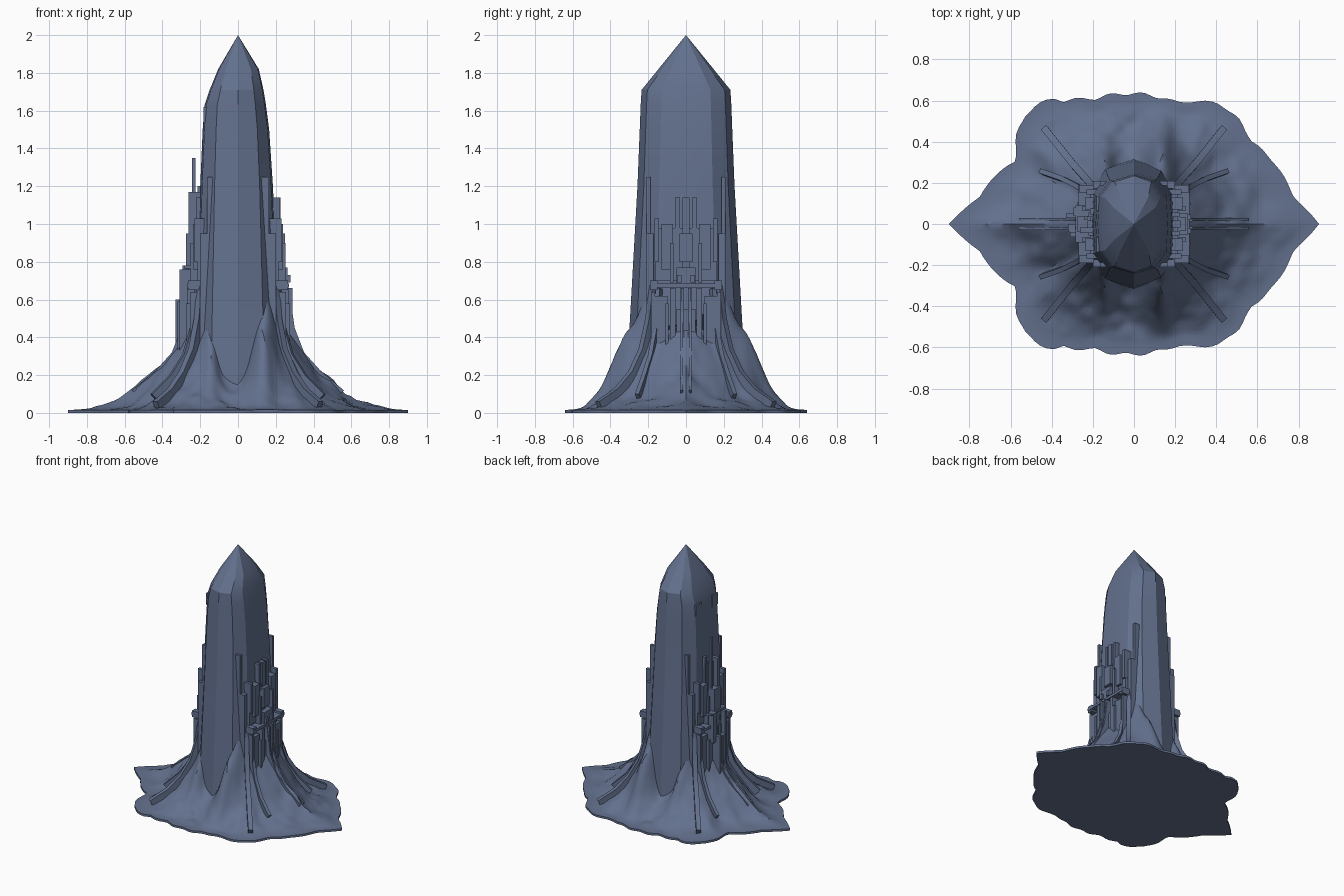
import bpy, bmesh, math
from mathutils import Vector, noise

cube = bpy.data.objects.get("Cube")
if cube:
    bpy.data.objects.remove(cube, do_unlink=True)

# One slate colour for everything
slate = bpy.data.materials.new("slate_blue")
slate.use_nodes = True
colour = (0.125, 0.165, 0.27, 1)
slate.diffuse_color = colour
shader = next(n for n in slate.node_tree.nodes if n.type == 'BSDF_PRINCIPLED')
shader.inputs["Base Color"].default_value = colour


def finish(bm, name, smooth_angle=None):
    bmesh.ops.recalc_face_normals(bm, faces=bm.faces)
    mesh = bpy.data.meshes.new(name)
    bm.to_mesh(mesh)
    bm.free()
    mesh.materials.append(slate)
    obj = bpy.data.objects.new(name, mesh)
    bpy.context.scene.collection.objects.link(obj)
    if smooth_angle:
        bpy.ops.object.select_all(action='DESELECT')
        obj.select_set(True)
        bpy.context.view_layer.objects.active = obj
        bpy.ops.object.shade_smooth_by_angle(angle=math.radians(smooth_angle))
    return obj


def bridge(bm, a, b):
    n = len(a)
    for i in range(n):
        j = (i + 1) % n
        bm.faces.new((a[i], a[j], b[j], b[i]))


# Faceted tower: one quarter profile mirrored, lofted through the sections
quarter = [(1, 0), (0.95, 0.55), (0.62, 0.87)]
ring = quarter + [(0, 1)] + [(-x, y) for x, y in quarter[::-1]]
ring += [(x, -y) for x, y in ring[-2:0:-1]]
sections = [  # height, reach to -x, reach to +x, reach in y
    (0, .24, .24, .32), (.35, .225, .22, .305), (1.2, .2, .185, .257),
    (1.5, .187, .165, .245), (1.63, .177, .148, .24),
    (1.71, .15, .135, .235), (1.82, .105, .11, .146)]
bm = bmesh.new()
previous = None
for z, left, right, depth in sections:
    loop = [bm.verts.new((x * (right if x > 0 else left), y * depth, z)) for x, y in ring]
    if previous:
        bridge(bm, previous, loop)
    else:
        bm.faces.new(loop)
    previous = loop
tip = bm.verts.new((0, 0, 2))
for i, v in enumerate(previous):
    bm.faces.new((v, previous[(i + 1) % len(previous)], tip))
finish(bm, "tower", 22)

# Rocky skirt: outline as angle and radius, mirrored in y
outline = [(0, .9), (9, .79), (22, .75), (35, .7), (46, .72), (54, .72), (71, .625),
           (90, .635), (108, .64), (120, .69), (123, .735), (135, .75), (144, .71),
           (152, .65), (162, .725), (170, .76), (180, .9)]


def rim_radius(angle):
    a = math.degrees(angle) % 360
    a = min(a, 360 - a)
    for (a0, r0), (a1, r1) in zip(outline, outline[1:]):
        if a <= a1:
            break
    wave = 0.008 * math.sin(math.radians(a) * 26) * math.sin(math.radians(a))
    return r0 + (r1 - r0) * (a - a0) / (a1 - a0) + wave


def bump(value, centre, width):
    return math.exp(-((value - centre) / width) ** 2)


def ground(x, y, t):
    angle = math.atan2(y, x)
    side = abs(math.cos(angle))
    crest = 0.17 + 0.29 * side ** 1.5
    crest += 0.07 * bump(abs(math.sin(2 * angle)), 1, 0.15)
    h = 0.016 + crest * (1 - t) ** 2.2
    # Boulders leaning on the front and back of the tower
    ay = abs(y)
    if ay > 0.15:
        h += 0.27 * bump(x, 0.13, 0.07) * bump(max(ay - 0.29, 0), 0, 0.14)
        h += 0.13 * bump(x, -0.14, 0.045) * bump(max(ay - 0.25, 0), 0, 0.15)
    rough = noise.noise(Vector((x * 7, ay * 7, 0.3))) + 0.5 * noise.noise(Vector((x * 17, ay * 17, 2)))
    return h + 0.035 * rough * math.sin(math.pi * min(t + 0.1, 1)) ** 0.8


STEPS, RINGS = 144, 22
bm = bmesh.new()
loops = []
for k in range(RINGS + 1):
    t = k / RINGS
    loop = []
    for i in range(STEPS):
        a = math.tau * i / STEPS
        c, s = math.cos(a), math.sin(a)
        inner = 1 / math.hypot(c / 0.235, s / 0.27)
        r = inner + (rim_radius(a) - inner) * t
        x, y = r * c, r * s
        loop.append(bm.verts.new((x, y, max(ground(x, y, t), 0.012))))
    if loops:
        bridge(bm, loops[-1], loop)
    loops.append(loop)
under = [bm.verts.new((v.co.x, v.co.y, 0)) for v in loops[-1]]
bridge(bm, loops[-1], under)
bm.faces.new(under)
bm.faces.new(loops[0])
finish(bm, "rock_skirt", 35)


# Curved ribs: a rectangular section swept down a vertical plane
def rib(bm, path, width, drop):
    start, end = Vector(path[0]), Vector(path[-1])
    along = Vector((end.x - start.x, end.y - start.y, 0)).normalized()
    across = Vector((-along.y, along.x, 0)) * width
    previous = None
    for i, p in enumerate(path):
        p = Vector(p)
        tangent = Vector(path[min(i + 1, len(path) - 1)]) - Vector(path[max(i - 1, 0)])
        slope = math.hypot(tangent.x, tangent.y)
        inward = (along * tangent.z - Vector((0, 0, slope))).normalized() * drop
        loop = [bm.verts.new(q) for q in (p + across, p - across, p - across + inward, p + across + inward)]
        if previous:
            bridge(bm, previous, loop)
        else:
            bm.faces.new(loop)
        previous = loop
    bm.faces.new(previous)


diagonal = [(.205, .185, .69), (.22, .205, .5), (.25, .24, .34), (.3, .295, .22),
            (.36, .37, .13), (.44, .47, .06)]
brace = [(.225, .15, .66), (.25, .165, .45), (.29, .19, .31), (.36, .225, .2), (.46, .26, .1)]
keel = [(.27, .022, .66), (.3, .022, .45), (.35, .022, .32), (.44, .022, .22), (.56, .022, .12)]
bm = bmesh.new()
for sx in (-1, 1):
    for sy in (-1, 1):
        for path, width in ((diagonal, .017), (brace, .012), (keel, .007)):
            rib(bm, [(x * sx, y * sy, z) for x, y, z in path], width, 0.05)
finish(bm, "buttress_ribs", 30)


# Stacked slabs and posts on the two narrow sides
def block(bm, x0, x1, y, half, z0, z1):
    made = bmesh.ops.create_cube(bm, size=1)["verts"]
    for v in made:
        v.co = ((x0 + x1) / 2 + v.co.x * (x1 - x0), y + v.co.y * 2 * half,
                (z0 + z1) / 2 + v.co.z * (z1 - z0))


facade = [  # y, half width, bottom, top, reach
    (0, .018, .7, 1.14, .225), (.045, .012, .93, 1.14, .222), (0, .165, .7, .98, .215),
    (.1, .03, .76, 1.0, .238), (.155, .012, .8, 1.03, .23), (.198, .01, .35, 1.25, .165),
    (.19, .018, .3, .95, .2), (0, .035, .8, .95, .25), (.075, .01, .69, .9, .252),
    (0, .19, .665, .685, .27), (.17, .02, .65, .7, .265), (0, .05, .685, .77, .262),
    (.035, .012, .69, .73, .278), (.13, .033, .25, .62, .255), (.07, .014, .3, .66, .27),
    (.175, .01, .2, .64, .255), (0, .05, .2, .55, .262), (.018, .007, .15, .66, .288),
    (.1, .008, .33, .58, .275)]
bm = bmesh.new()
for sx in (-1, 1):
    for y, half, z0, z1, reach in facade:
        for sy in ((-1, 1) if y else (1,)):
            block(bm, sx * 0.1, sx * reach, y * sy, half, z0, z1)
finish(bm, "side_galleries")

# Extra masts and stepped towers on the -x side
bm = bmesh.new()
for reach, inner, y, half, z0, z1 in [
        (.243, .225, .03, .01, .6, 1.35), (.262, .19, -.03, .014, .6, 1.17),
        (.215, .15, .06, .015, .7, 1.2), (.275, .18, 0, .04, .6, .95),
        (.295, .18, .06, .02, .55, .78), (.31, .2, -.05, .012, .3, .76),
        (.33, .2, .04, .012, .2, .6), (.32, .2, -.02, .02, .2, .59),
        (.285, .2, 0, .09, .765, .78)]:
    block(bm, -reach, -inner, y, half, z0, z1)
finish(bm, "tall_masts")

# Thin hatch plates high on the -x shoulder
bm = bmesh.new()
for sy in (-1, 1):
    block(bm, -.182, -.12, sy * .1, .035, 1.53, 1.62)
finish(bm, "shoulder_hatches")
